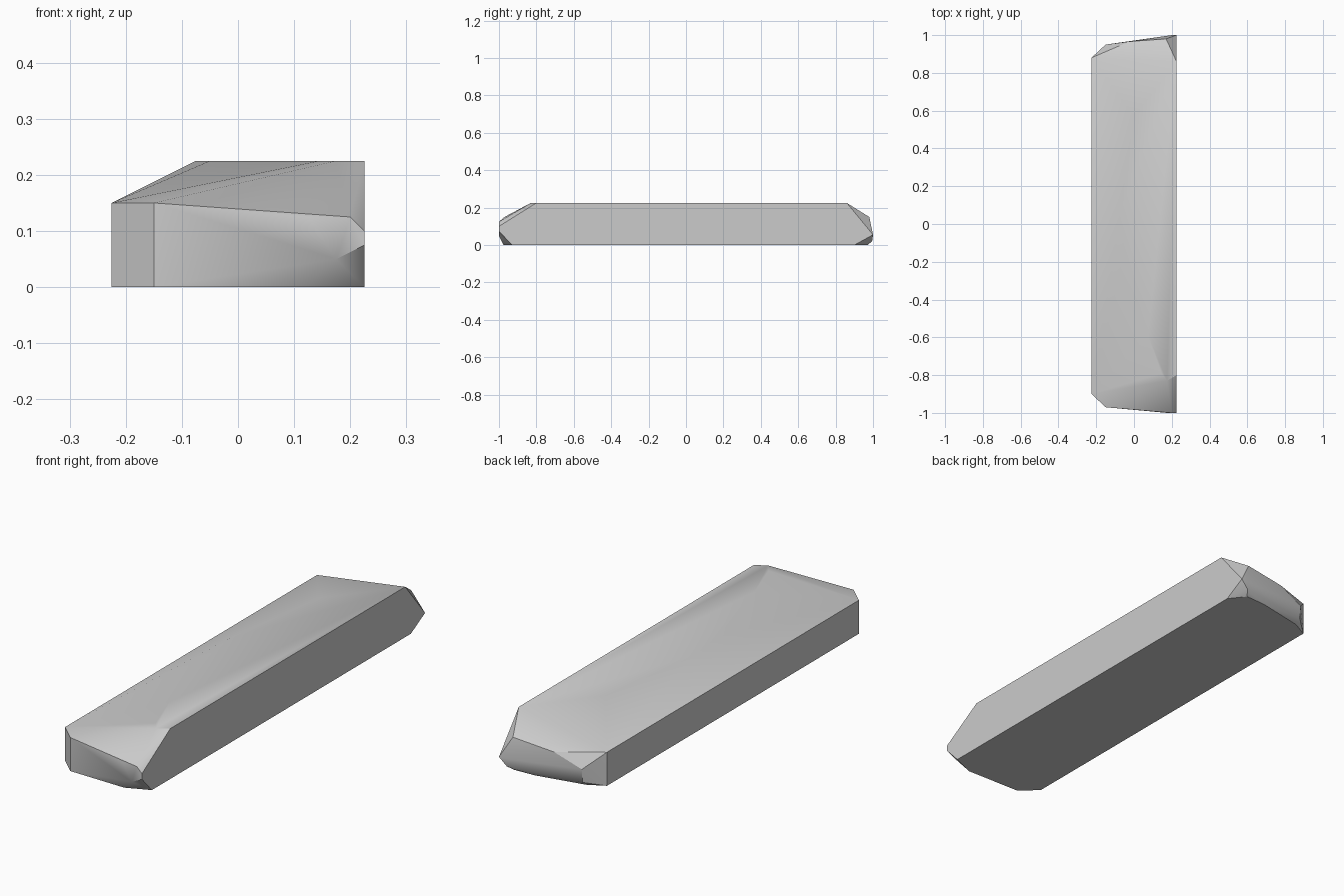
import bpy
import bmesh
import math

# Remove only the default cube
default_cube = bpy.data.objects.get("Cube")
if default_cube:
    bpy.data.objects.remove(default_cube, do_unlink=True)


def make_material(name, colour):
    material = bpy.data.materials.new(name)
    material.use_nodes = True
    material.diffuse_color = colour
    material.node_tree.nodes["Principled BSDF"].inputs["Base Color"].default_value = colour
    return material


def level(height, outline):
    """Lift a plan outline to one height."""
    return [(x, y, height) for x, y in outline]


def make_hewn_block(name, corners, material):
    """Wrap a tight faceted skin around the cut corners."""
    mesh = bpy.data.meshes.new(name)
    bm = bmesh.new()
    for corner in corners:
        bm.verts.new(corner)
    result = bmesh.ops.convex_hull(bm, input=bm.verts[:])
    unused = {e for key in ("geom_interior", "geom_unused") for e in result[key]
              if isinstance(e, bmesh.types.BMVert)}
    bmesh.ops.delete(bm, geom=list(unused), context="VERTS")
    # Merge facets that lie in one plane, so the long sides stay clean
    bmesh.ops.dissolve_limit(bm, angle_limit=math.radians(0.5),
                             verts=bm.verts[:], edges=bm.edges[:])
    bmesh.ops.recalc_face_normals(bm, faces=bm.faces[:])
    bm.to_mesh(mesh)
    bm.free()
    mesh.materials.append(material)
    block = bpy.data.objects.new(name, mesh)
    bpy.context.collection.objects.link(block)
    return block


half_width = 0.225
top = 0.225
shoulder = 0.15

# Flat top, bounded on the low side by a bowed ridge
plateau = level(top, [
    (half_width, -0.8), (0.175, -0.83), (0.145, -0.79), (0.075, -0.59),
    (-0.05, -0.14), (-0.075, 0.05), (0, 0.57), (half_width, 0.86),
])

# Low long side, the same outline at the base and at the shoulder
low_side = [(-half_width, -0.9), (-half_width, 0.88)]
side_wall = level(0, low_side) + level(shoulder, low_side)

# Front end: an upright face with chamfered corners
front_end = (
    level(shoulder, [(-0.15, -0.97)])
    + level(0.125, [(0.125, -0.995), (0.2, -1)])
    + level(0.1, [(half_width, -1)])
    + level(0.075, [(half_width, -1)])
    + level(0.05, [(0.175, -1)])
    + level(0, [(-0.15, -0.97), (0.12, -0.975), (half_width, -0.93)])
)

# Back end: a sloping face that rolls under to the base
back_end = (
    level(shoulder, [(0.17, 0.98)])
    + level(0.13, [(-0.025, 0.966)])
    + level(0.08, [(-0.15, 0.95)])
    + level(0.055, [(half_width, 1), (0.2, 1)])
    + level(0.02, [(0.19, 0.995), (-0.15, 0.945)])
    + level(0, [(-0.15, 0.92), (0.07, 0.965), (0.17, 0.97), (half_width, 0.9)])
)

stone = make_material("pale grey stone", (0.6, 0.6, 0.6, 1))
block = make_hewn_block("stone_block", plateau + side_wall + front_end + back_end, stone)

# Soft shading over shallow facets, crisp on the cut edges
bpy.ops.object.select_all(action="DESELECT")
block.select_set(True)
bpy.context.view_layer.objects.active = block
bpy.ops.object.shade_smooth_by_angle(angle=math.radians(30))
